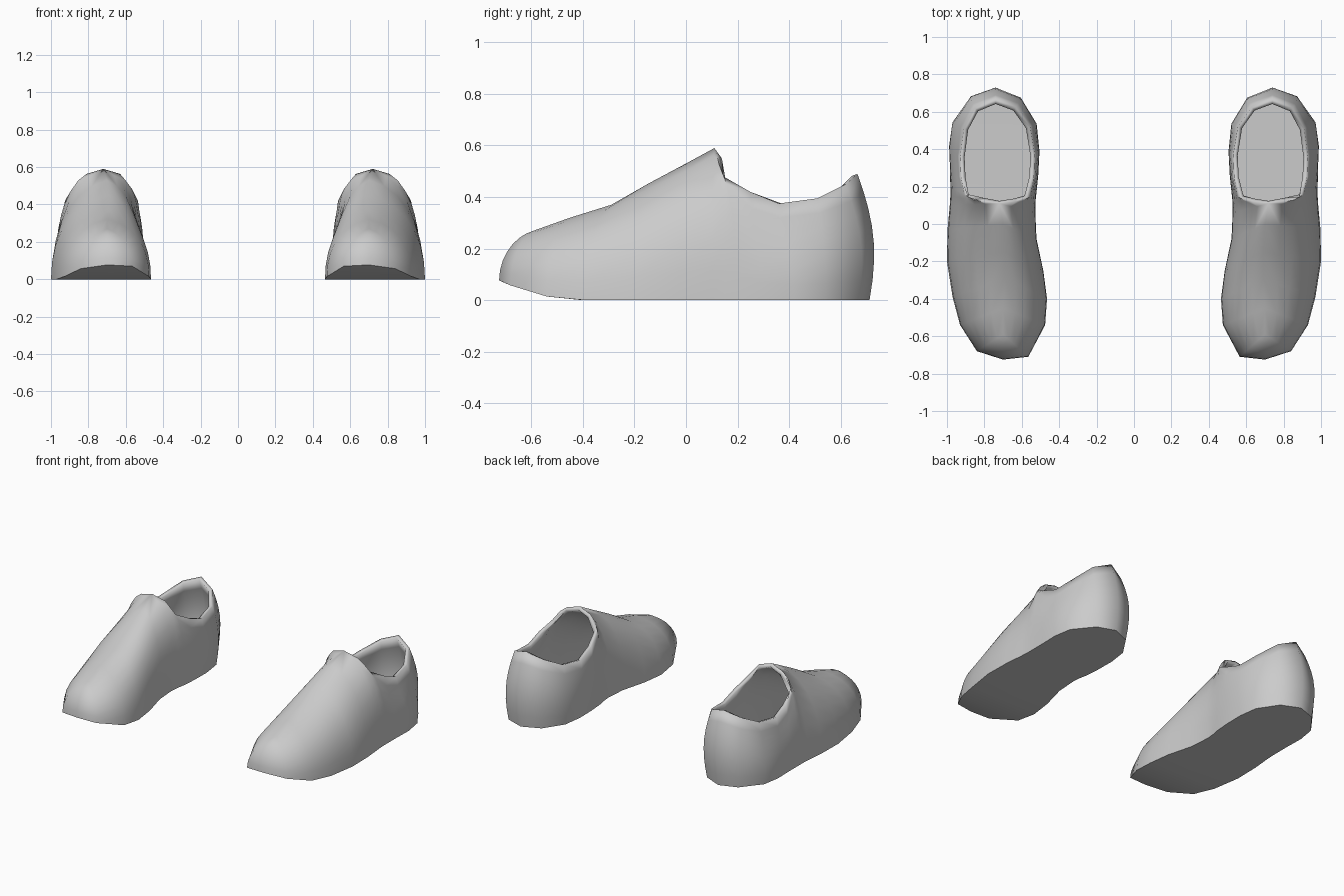
import bpy, bmesh
from mathutils import Vector

if "Cube" in bpy.data.objects:
    bpy.data.objects.remove(bpy.data.objects["Cube"])

# Front ribs: outer sole x,y | inner sole x,y | instep ridge x,y,z
FRONT = [
    (.70, -.725, .70, -.725, .70, -.59, .27),
    (.84, -.68, .565, -.71, .70, -.59, .27),
    (.93, -.54, .475, -.54, .70, -.45, .32),
    (.97, -.39, .465, -.40, .69, -.29, .37),
    (1.0, -.20, .485, -.25, .69, -.15, .45),
    (.997, -.03, .53, -.08, .70, 0, .53),
    (.985, .10, .54, .06, .72, .11, .59),
]
# Ankle ribs: outer sole x,y | outer rim x,y | inner sole x,y | inner rim x,y | rim z
ANKLE = [
    (.982, .15, .81, .12, .535, .12, .63, .12, .563),
    (.982, .20, .885, .145, .525, .17, .565, .14, .48),
    (.982, .30, .925, .25, .517, .27, .535, .25, .42),
    (.985, .42, .93, .36, .515, .40, .53, .37, .375),
    (.965, .54, .91, .51, .533, .53, .555, .52, .395),
    (.86, .67, .85, .62, .62, .66, .63, .625, .45),
    (.74, .712, .74, .665, .74, .712, .74, .665, .49),
]
SEG = 7


def sole_point(x, y):
    # toe rocker: the sole lifts ahead of the ball of the foot
    return Vector((x, y, .07 * (max(0, -.4 - y) / .31) ** 2))


def bezier(a, b, c, d):
    pts = []
    for k in range(SEG + 1):
        t = k / SEG
        u = 1 - t
        pts.append(a * u**3 + b * 3 * u * u * t + c * 3 * u * t * t + d * t**3)
    return pts


def front_rib(s, t, bulge, pull):
    h = t.z - s.z
    c1 = s + Vector((bulge, 0, .48 * h))
    c2 = t + (s - t) * pull
    c2.z = s.z + .9 * h
    return bezier(s, c1, c2, t)


def ankle_rib(s, t, bulge):
    out = Vector(((s.x - .74) / .23, max(0, (s.y - .40) / .31), 0)).normalized()
    h = t.z - s.z
    return bezier(s, s + out * bulge * .8 + Vector((0, 0, .4 * h)),
                  t + out * bulge * 1.4 - Vector((0, 0, .35 * h)), t)


def make_shoe(name, side):
    outer, inner = [], []
    for i, (ox, oy, ix, iy, tx, ty, tz) in enumerate(FRONT):
        top = Vector((tx, ty, tz))
        pull = .55 if i < 2 else .7
        outer.append(front_rib(sole_point(ox, oy), top, 0, pull))
        inner.append(front_rib(sole_point(ix, iy), top,
                               (0, 0, 0, 0, -.005, -.035, -.045)[i], pull + (0, 0, 0, 0, 0, .1, .15)[i]))
    for i, (ox, oy, ax, ay, ix, iy, bx, by, z) in enumerate(ANKLE):
        so, to = sole_point(ox, oy), Vector((ax, ay, z))
        si, ti = sole_point(ix, iy), Vector((bx, by, z))
        if i < 2:   # beside the tongue the ribs still follow the instep shape
            outer.append(front_rib(so, to, 0, .65 - .1 * i))
            inner.append(front_rib(si, ti, -.03 + .015 * i, .75 - .1 * i))
        else:
            bulge = (.015, .02, .03, .045, .045)[i - 2]
            outer.append(ankle_rib(so, to, bulge))
            inner.append(ankle_rib(si, ti, bulge))

    bm = bmesh.new()
    grids = [[[bm.verts.new((p.x * side, p.y, p.z)) for p in rib] for rib in ribs]
             for ribs in (outer, inner)]
    # upper: both sides
    for g in grids:
        for a, b in zip(g, g[1:]):
            for k in range(SEG):
                bm.faces.new((a[k], b[k], b[k + 1], a[k + 1]))
    # sole
    o, n = grids
    for i in range(len(o) - 1):
        bm.faces.new((o[i][0], o[i + 1][0], n[i + 1][0], n[i][0]))
    bmesh.ops.remove_doubles(bm, verts=bm.verts, dist=.0005)
    bmesh.ops.recalc_face_normals(bm, faces=bm.faces)
    # the sole must face down
    low = min(bm.faces, key=lambda f: f.calc_center_median().z)
    if low.normal.z > 0:
        bmesh.ops.reverse_faces(bm, faces=bm.faces)
    mesh = bpy.data.meshes.new(name)
    bm.to_mesh(mesh)
    bm.free()
    ob = bpy.data.objects.new(name, mesh)
    bpy.context.collection.objects.link(ob)
    bpy.ops.object.select_all(action='DESELECT')
    ob.select_set(True)
    bpy.context.view_layer.objects.active = ob
    bpy.ops.object.shade_smooth_by_angle(angle=1.05)
    # wall thickness, growing inward
    sol = ob.modifiers.new("thickness", 'SOLIDIFY')
    sol.thickness = .025
    sol.offset = -1


make_shoe("right_shoe", 1)
make_shoe("left_shoe", -1)
